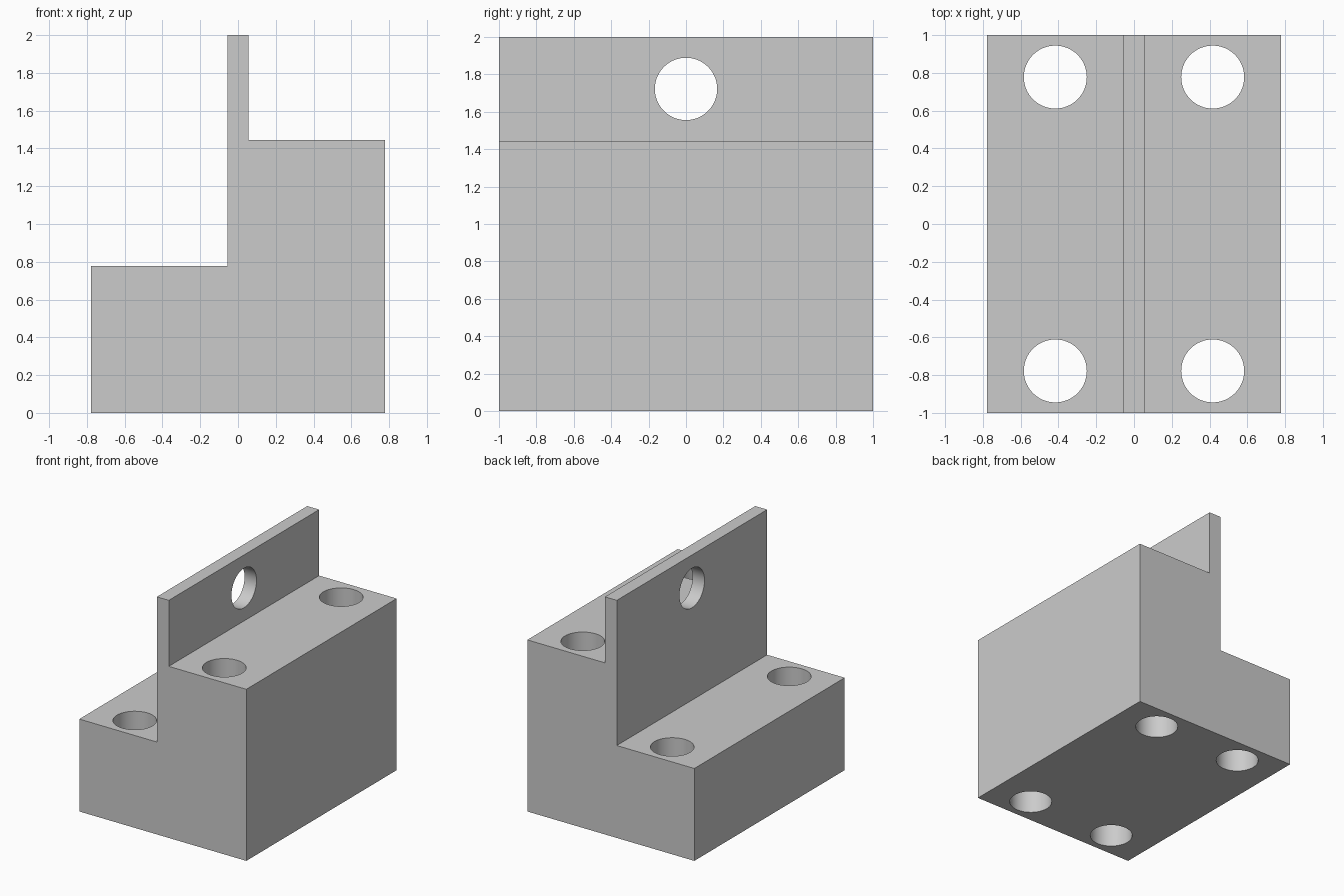
import bpy
import bmesh
from math import pi
from mathutils import Matrix

default_cube = bpy.data.objects.get("Cube")
if default_cube:
    bpy.data.objects.remove(default_cube, do_unlink=True)

U = 1 / 18          # design module
HOLE_RADIUS = 3 * U

grey = bpy.data.materials.new("plain grey")
grey.use_nodes = True
colour = (0.6, 0.6, 0.6, 1)
grey.diffuse_color = colour
grey.node_tree.nodes["Principled BSDF"].inputs["Base Color"].default_value = colour


def link_mesh(name, bm):
    bmesh.ops.recalc_face_normals(bm, faces=bm.faces)
    mesh = bpy.data.meshes.new(name)
    bm.to_mesh(mesh)
    bm.free()
    mesh.materials.append(grey)
    obj = bpy.data.objects.new(name, mesh)
    bpy.context.collection.objects.link(obj)
    return obj


def add_drill(bm, location, depth, rotation=Matrix()):
    bmesh.ops.create_cone(bm, cap_ends=True, segments=64,
                          radius1=HOLE_RADIUS, radius2=HOLE_RADIUS, depth=depth,
                          matrix=Matrix.Translation(location) @ rotation)


# Stepped block with upright plate: one profile extruded front to back
profile = [(-14, 0), (14, 0), (14, 26), (1, 26), (1, 36), (-1, 36), (-1, 14), (-14, 14)]
bm = bmesh.new()
front = bm.faces.new([bm.verts.new((x * U, -1, z * U)) for x, z in profile])
extruded = bmesh.ops.extrude_face_region(bm, geom=[front])["geom"]
bmesh.ops.translate(bm, vec=(0, 2, 0),
                    verts=[v for v in extruded if isinstance(v, bmesh.types.BMVert)])
block = link_mesh("stepped_block", bm)

# Drills: four vertical bolt holes and one cross hole through the plate
bm = bmesh.new()
for x in (-7.5, 7.5):
    for y in (-14, 14):
        add_drill(bm, (x * U, y * U, 13 * U), 30 * U)
add_drill(bm, (0, 0, 31 * U), 6 * U, Matrix.Rotation(pi / 2, 4, "Y"))
drills = link_mesh("hole_drills", bm)
drills.hide_render = True
drills.hide_viewport = True

# Cut the holes and keep the result as plain geometry
cut = block.modifiers.new("drilled holes", "BOOLEAN")
cut.operation = "DIFFERENCE"
cut.solver = "EXACT"
cut.object = drills
bpy.context.view_layer.update()
evaluated = block.evaluated_get(bpy.context.evaluated_depsgraph_get())
drilled_mesh = bpy.data.meshes.new_from_object(evaluated)
block.modifiers.clear()
block.data = drilled_mesh
bpy.data.objects.remove(drills, do_unlink=True)

# Smooth hole walls, crisp block edges
bpy.ops.object.select_all(action="DESELECT")
block.select_set(True)
bpy.context.view_layer.objects.active = block
bpy.ops.object.shade_smooth_by_angle(angle=pi / 6)
